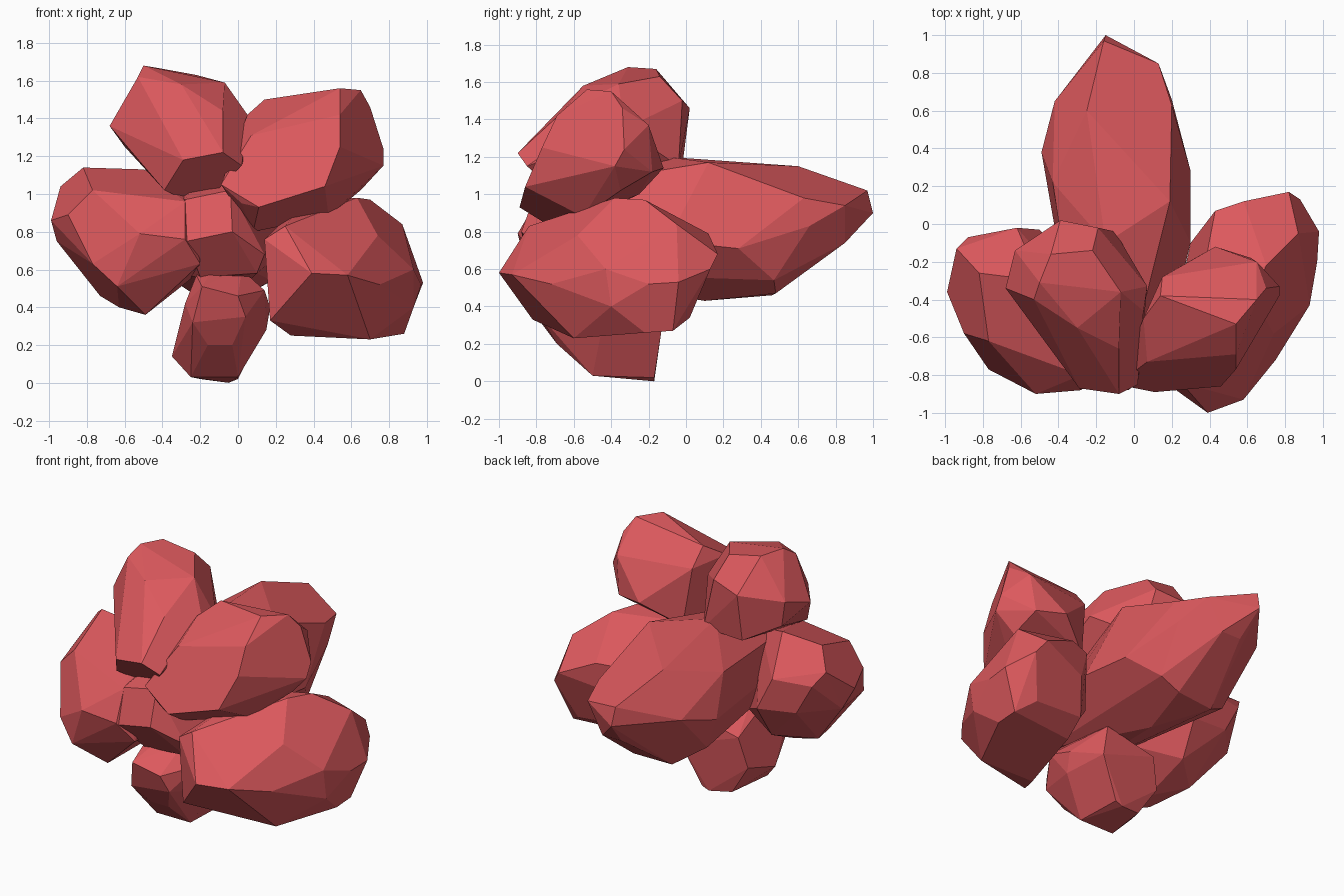
import bpy, bmesh, math

red = bpy.data.materials.new("red_stone")
red.diffuse_color = (0.72, 0.10, 0.11, 1)


def crystal(name, corners):
    """Flat-faceted convex lump wrapped around a few key corners."""
    bm = bmesh.new()
    for c in corners:
        bm.verts.new(c)
    hull = bmesh.ops.convex_hull(bm, input=bm.verts[:])
    loose = {g for g in hull["geom_interior"] if isinstance(g, bmesh.types.BMVert)}
    loose |= {v for v in bm.verts if not v.link_faces}
    bmesh.ops.delete(bm, geom=list(loose), context='VERTS')
    # merge nearly coplanar triangles into larger facets
    bmesh.ops.dissolve_limit(bm, angle_limit=math.radians(10),
                             verts=bm.verts[:], edges=bm.edges[:])
    bmesh.ops.recalc_face_normals(bm, faces=bm.faces[:])
    mesh = bpy.data.meshes.new(name)
    bm.to_mesh(mesh)
    bm.free()
    mesh.materials.append(red)
    obj = bpy.data.objects.new(name, mesh)
    bpy.context.collection.objects.link(obj)
    return obj


# long core crystal running from the front centre to the back
crystal("core_back_crystal", [
    (-.28, -.80, .97), (-.04, -.80, 1.02), (-.27, -.87, .75), (-.03, -.88, .80),
    (.14, -.75, .68), (-.20, -.70, .56), (.10, -.70, .58),
    (-.15, -.10, 1.20), (-.15, .20, 1.20), (-.25, .60, 1.15), (.19, .12, 1.17),
    (.20, .63, .98), (-.16, .97, 1.02), (-.15, 1.0, .90), (.13, .85, .94),
    (.20, .66, .83), (.02, .85, .74), (-.12, .85, .74),
    (.30, .28, .71), (.30, -.10, .75), (.18, .47, .54), (.05, .48, .47),
    (-.22, .46, .46), (-.05, .10, .43), (-.49, .38, .80), (-.42, .65, .88),
    (-.43, .22, 1.04), (-.42, .0, .75), (-.40, .35, .58)])

# top left crystal
crystal("upper_left_crystal", [
    (-.50, -.31, 1.68), (-.44, -.16, 1.67), (-.22, -.14, 1.63), (-.07, -.36, 1.59),
    (-.53, -.40, 1.62), (-.30, -.55, 1.58), (-.29, -.87, 1.18), (-.08, -.90, 1.22),
    (.02, -.85, 1.15), (-.68, -.34, 1.36), (-.63, -.14, 1.42), (-.39, .02, 1.46),
    (-.19, -.02, 1.50), (-.39, -.72, 1.02), (-.20, -.60, .93), (.05, -.46, 1.42),
    (.07, -.33, 1.35), (-.40, -.02, 1.15), (-.10, -.04, 1.15), (-.08, -.66, 1.44),
    (-.60, -.15, 1.25)])

# top right crystal
crystal("upper_right_crystal", [
    (.54, -.53, 1.56), (.65, -.40, 1.55), (.14, -.38, 1.50), (.05, -.50, 1.42),
    (.70, -.34, 1.46), (.65, -.20, 1.37), (.43, -.12, 1.14), (.15, -.28, 1.38),
    (.77, -.33, 1.24), (.77, -.38, 1.15), (.62, -.18, 1.12), (.07, -.73, 1.31),
    (.54, -.69, 1.42), (.54, -.77, 1.25), (.46, -.86, 1.04), (.11, -.89, .93),
    (-.09, -.85, 1.05), (.02, -.85, .95), (.08, -.68, .80), (.48, -.55, .88),
    (.65, -.35, 1.02), (.20, -.25, 1.0)])

# lower right crystal
crystal("lower_right_crystal", [
    (.63, -.38, .98), (.70, -.22, .97), (.87, -.05, .84), (.82, .17, .68),
    (.58, .12, .79), (.88, .13, .60), (.98, -.04, .53), (.97, -.20, .52),
    (.93, -.40, .40), (.88, -.07, .27), (.88, -.22, .26), (.78, .02, .34),
    (.70, -.60, .23), (.28, -.62, .25), (.17, -.82, .33), (.39, -1.0, .58),
    (.58, -.93, .57), (.75, -.72, .52), (.74, -.58, .78), (.25, -.84, .83),
    (.14, -.82, .76), (.43, .07, .78), (.35, -.35, .96), (.48, .08, .60),
    (.30, -.10, .50), (.42, .0, .37), (.42, -.12, .27), (.93, -.43, .60)])

# left crystal
crystal("left_crystal", [
    (-.82, -.26, 1.14), (-.50, -.30, 1.13), (-.94, -.13, 1.04), (-.88, -.07, .95),
    (-.62, -.02, .95), (-.98, -.27, .93), (-.99, -.36, .86), (-.90, -.58, .89),
    (-.77, -.62, 1.02), (-.28, -.80, .96), (-.52, -.90, .79), (-.28, -.88, .76),
    (-.20, -.80, .63), (-.77, -.77, .63), (-.64, -.83, .51), (-.49, -.67, .36),
    (-.49, -.45, .36), (-.63, -.60, .40), (-.73, -.35, .46), (-.96, -.27, .75),
    (-.25, -.30, .55), (-.50, -.03, .72), (-.77, -.06, .75), (-.52, -.16, .50),
    (-.20, -.50, 1.0)])

# bottom crystal that touches the ground
crystal("bottom_crystal", [
    (-.19, -.84, .51), (-.24, -.78, .32), (-.16, -.69, .20), (-.03, -.69, .20),
    (.04, -.78, .35), (.0, -.82, .46), (-.22, -.66, .57), (-.12, -.60, .62),
    (.02, -.60, .60), (.14, -.62, .49), (.17, -.40, .40), (-.25, -.50, .03),
    (.0, -.50, .03), (-.20, -.20, .02), (-.05, -.17, 0), (.0, -.17, .02),
    (-.35, -.44, .14), (-.33, -.18, .22), (.13, -.13, .28), (.15, -.45, .28),
    (-.28, -.70, .42), (-.28, -.15, .42), (.08, -.15, .50)])
